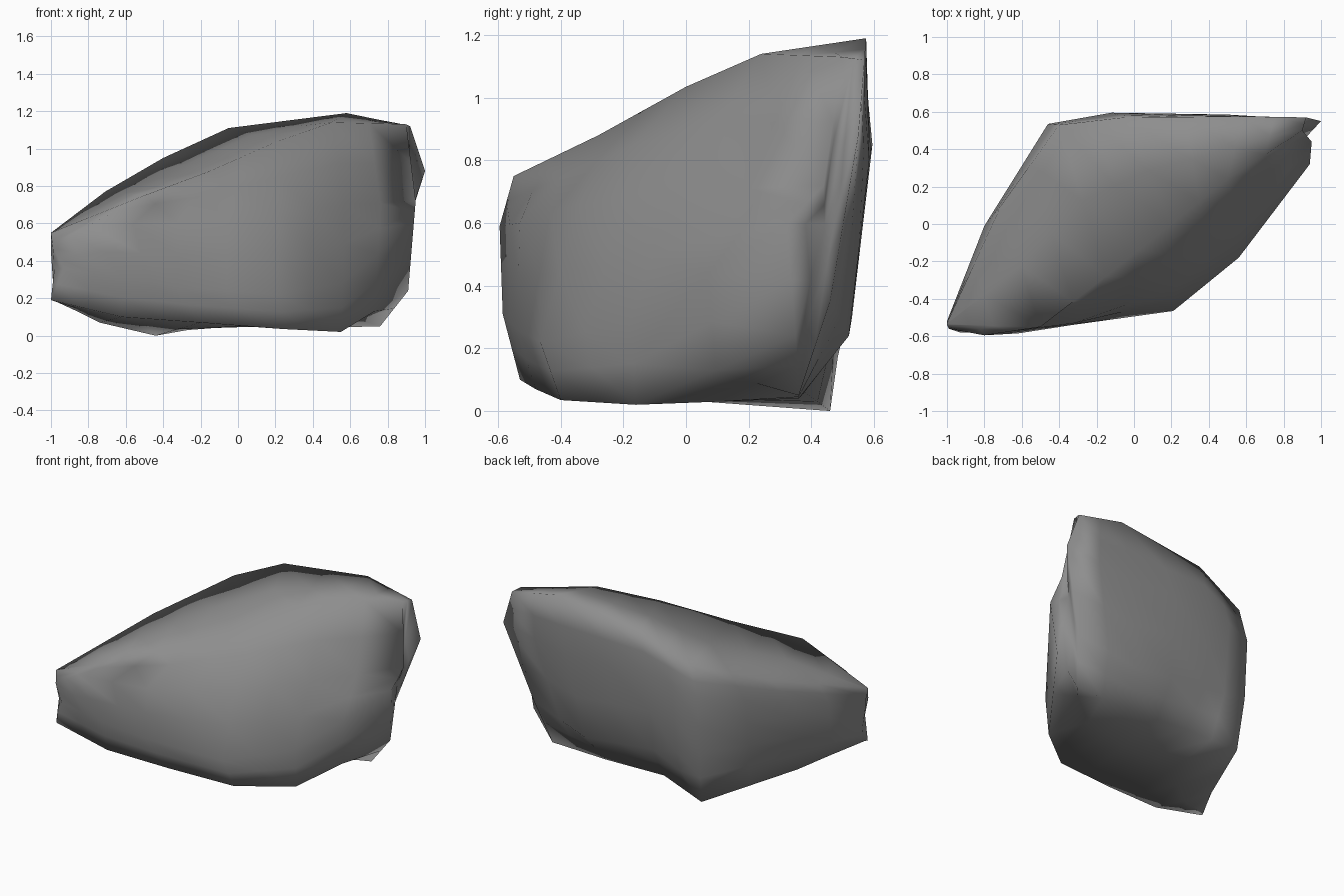
import bpy, bmesh, math

if "Cube" in bpy.data.objects:
    bpy.data.objects.remove(bpy.data.objects["Cube"])

# Lengthwise contours of the rock, narrow left end to tall right end,
# listed in order around the body
top_ridge = [(-1, -.54, .55), (-.5, -.55, .75), (-.15, -.28, .88),
             (.2, 0, 1.035), (.5, .24, 1.14), (.9, .5, 1.13)]
front_upper = [(-.99, -.56, .47), (-.8, -.595, .59), (-.32, -.53, .6),
               (.22, -.34, .66), (.57, -.04, .7), (.95, .44, .72)]
front_lower = [(-.93, -.58, .36), (-.62, -.585, .31), (-.33, -.54, .26),
               (.21, -.465, .22), (.56, -.18, .28), (.94, .32, .6)]
base_front = [(-1, -.54, .19), (-.62, -.53, .1), (-.2, -.48, .07),
              (.25, -.4, .035), (.55, -.16, .02), (.91, .35, .24)]
base_back = [(-.98, -.5, .19), (-.74, -.15, .07), (-.44, .46, 0),
             (-.1, .38, .06), (.35, .36, .04), (.76, .36, .05)]
back_lower = [(-.99, -.5, .3), (-.81, -.06, .35), (-.46, .51, .35),
              (-.12, .53, .3), (.4, .52, .24), (.83, .46, .35)]
back_upper = [(-1, -.52, .45), (-.8, -.01, .6), (-.46, .535, .75),
              (-.12, .595, .85), (.5, .585, .8), (1, .55, .88)]
back_ridge = [(-1, -.53, .55), (-.71, .1, .77), (-.4, .53, .95),
              (-.05, .57, 1.11), (.58, .575, 1.19), (.92, .57, 1.12)]
contours = [top_ridge, front_upper, front_lower, base_front,
            base_back, back_lower, back_upper, back_ridge]

# Skin the contours and cap both ends
bm = bmesh.new()
grid = [[bm.verts.new(p) for p in line] for line in contours]
n = len(grid)
for i in range(n):
    a, b = grid[i], grid[(i + 1) % n]
    for j in range(len(a) - 1):
        bm.faces.new((a[j], a[j + 1], b[j + 1], b[j]))
for end in (0, -1):
    cap = bm.faces.new([line[end] for line in grid])
    bmesh.ops.poke(bm, faces=[cap])
bmesh.ops.recalc_face_normals(bm, faces=bm.faces[:])

# Slightly fuller broad faces
bmesh.ops.subdivide_edges(bm, edges=bm.edges[:], cuts=1, use_grid_fill=True)

mesh = bpy.data.meshes.new("rock")
bm.to_mesh(mesh)
bm.free()
mesh.shade_smooth()

# Dark stone
stone = bpy.data.materials.new("dark_stone")
stone.diffuse_color = (.27, .27, .27, 1)
stone.use_nodes = True
stone.node_tree.nodes["Principled BSDF"].inputs["Base Color"].default_value = stone.diffuse_color
mesh.materials.append(stone)
rock = bpy.data.objects.new("rock", mesh)
bpy.context.collection.objects.link(rock)
